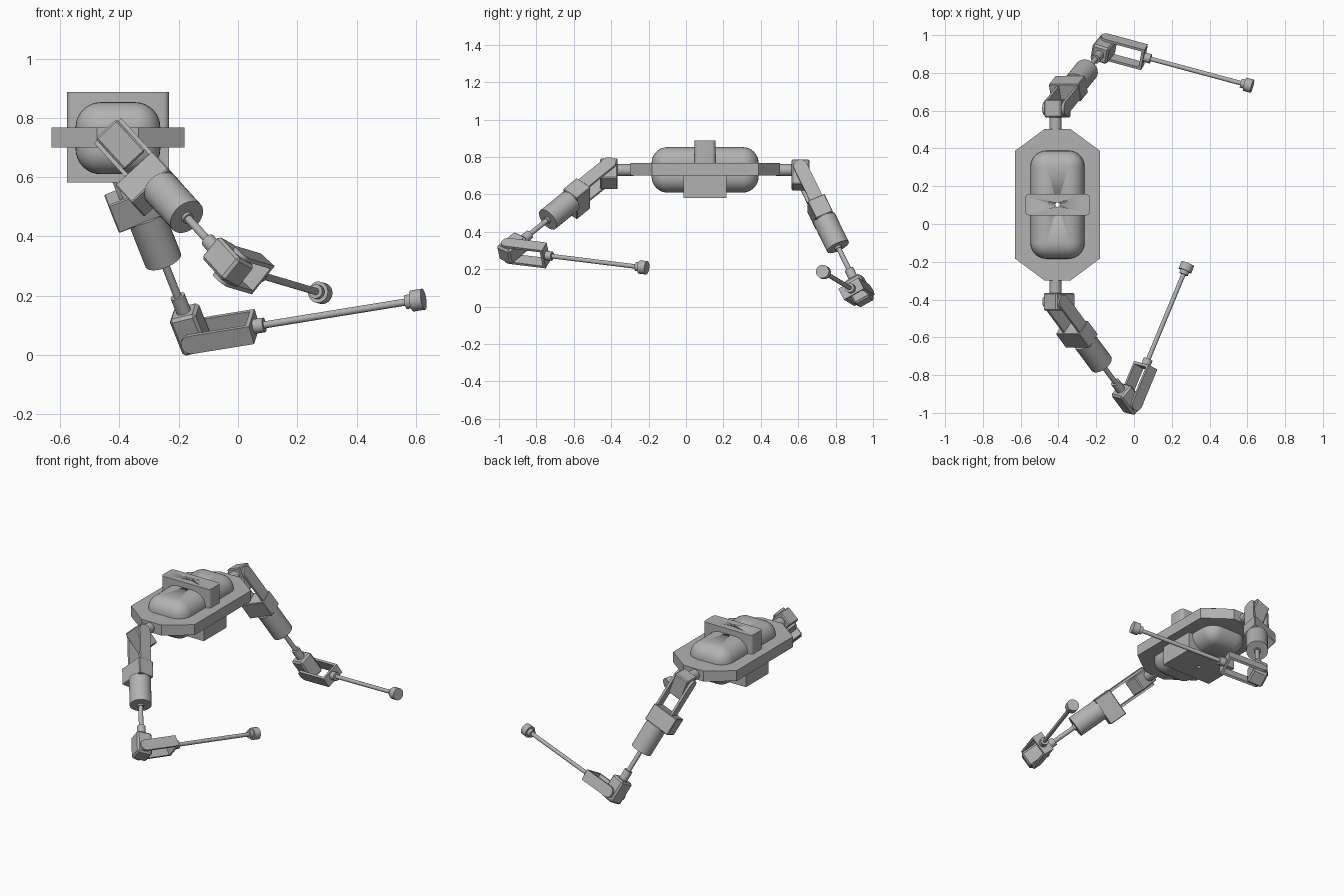
import bpy, bmesh, math
from mathutils import Vector, Matrix

if "Cube" in bpy.data.objects:
    bpy.data.objects.remove(bpy.data.objects["Cube"])

grey = bpy.data.materials.new("plain grey")
grey.use_nodes = True
grey.diffuse_color = (0.45, 0.45, 0.45, 1)
grey.node_tree.nodes["Principled BSDF"].inputs["Base Color"].default_value = grey.diffuse_color


def finish(name, bm, frame=Matrix(), smooth=False):
    bmesh.ops.recalc_face_normals(bm, faces=bm.faces)
    mesh = bpy.data.meshes.new(name)
    bm.to_mesh(mesh)
    bm.free()
    mesh.transform(frame)
    mesh.materials.append(grey)
    ob = bpy.data.objects.new(name, mesh)
    bpy.context.collection.objects.link(ob)
    if smooth:
        bpy.ops.object.select_all(action='DESELECT')
        ob.select_set(True)
        bpy.context.view_layer.objects.active = ob
        bpy.ops.object.shade_smooth_by_angle(angle=math.radians(35))
    return ob


def box(name, low, high, frame=Matrix(), bevel=0.0, segments=1, upright_only=False):
    low, high = Vector(low), Vector(high)
    bm = bmesh.new()
    bmesh.ops.create_cube(bm, size=1)
    for v in bm.verts:
        v.co = Vector(a + (b - a) * (c + 0.5) for a, b, c in zip(low, high, v.co))
    if bevel:
        edges = [e for e in bm.edges if not upright_only
                 or abs(e.verts[0].co.z - e.verts[1].co.z) > 1e-4]
        bmesh.ops.bevel(bm, geom=edges, offset=bevel, segments=segments,
                        profile=0.5, affect='EDGES')
    return finish(name, bm, frame, segments > 1)


def cylinder(name, radius, start, end, frame):
    bm = bmesh.new()
    bmesh.ops.create_cone(bm, cap_ends=True, segments=32, radius1=radius,
                          radius2=radius, depth=end - start)
    bmesh.ops.translate(bm, verts=bm.verts, vec=(0, 0, (start + end) / 2))
    return finish(name, bm, frame, True)


def prism(name, outline, axis, start, end, frame=Matrix(), smooth=False):
    # Extrude a flat outline along local x (axis 0) or local z (axis 2)
    def place(p, h):
        return (h, p[0], p[1]) if axis == 0 else (p[0], p[1], h)
    bm = bmesh.new()
    face = bm.faces.new([bm.verts.new(place(p, start)) for p in outline])
    new = bmesh.ops.extrude_face_region(bm, geom=[face])["geom"]
    shift = Vector(place((0, 0), end - start))
    bmesh.ops.translate(bm, vec=shift, verts=[g for g in new if isinstance(g, bmesh.types.BMVert)])
    return finish(name, bm, frame, smooth)


def frame_at(origin, side, along):
    # Local z runs along the part, local x along its hinge
    z = along.normalized()
    x = (side - z * side.dot(z)).normalized()
    y = z.cross(x)
    m = Matrix((x, y, z)).transposed().to_4x4()
    m.translation = origin
    return m


def fork(name, length, half_width, frame):
    # Pair of arms with rounded hinge ends
    arc = [(half_width * math.cos(a), half_width * math.sin(a))
           for a in (math.pi + math.pi * i / 12 for i in range(13))]
    outline = arc + [(half_width, length), (-half_width, length)]
    for side, x in (("left", 0.048), ("right", -0.062)):
        prism(f"{name}_{side}", outline, 0, x, x + 0.014, frame, True)


# Torso
CX, CY = -0.405, 0.102
torso = Matrix.Translation((CX, CY, 0))
parts = [box("torso_shell", (-0.143, -0.286, 0.61), (0.143, 0.286, 0.853), torso, 0.085, 8)]
quarter = [(0.225, 0.285), (0.07, 0.4)]
plate = (quarter + [(-x, y) for x, y in reversed(quarter)]
         + [(-x, -y) for x, y in quarter] + [(x, -y) for x, y in reversed(quarter)])
parts.append(prism("torso_plate", plate, 2, 0.7, 0.767, torso))
parts.append(box("top_block", (-0.172, -0.056, 0.74), (0.172, 0.056, 0.888), torso, 0.02, 4, True))
parts.append(box("bottom_block", (-0.172, -0.115, 0.582), (0.172, 0.115, 0.72), torso))

# Narrow hole through the torso
cutter = cylinder("hole_cutter", 0.012, 0.4, 1.1, torso)
cutter.hide_render = True
cutter.hide_set(True)
for ob in parts:
    mod = ob.modifiers.new("hole", 'BOOLEAN')
    mod.object = cutter
    mod.solver = 'EXACT'


def arm(name, shoulder, elbow, tip, facing):
    shoulder, elbow, tip = Vector(shoulder), Vector(elbow), Vector(tip)
    u, v = elbow - shoulder, tip - elbow
    reach = u.length
    down = Vector((u.x, 0, u.z)).normalized()
    hinge = Vector((-down.z, 0, down.x))

    # Shoulder
    peg = frame_at(shoulder, Vector((1, 0, 0)), Vector((0, facing, 0)))
    cylinder(name + "_shoulder_peg", 0.032, -0.13, 0, peg)
    box(name + "_shoulder_block", (-0.048, -0.047, -0.045), (0.048, 0.047, 0.1),
        frame_at(shoulder, hinge, down), 0.006)

    # Upper arm
    upper = frame_at(shoulder, hinge, u)
    fork(name + "_upper_fork", 0.22, 0.037, upper)
    box(name + "_upper_block", (-0.105, -0.05, 0.2), (0.065, 0.05, 0.31), upper, 0.004)
    cylinder(name + "_upper_drum", 0.064, 0.305, 0.485, upper)
    cylinder(name + "_upper_ring", 0.02, 0.48, 0.496, upper)
    cylinder(name + "_upper_rod", 0.0135, 0.48, 0.66, upper)
    cylinder(name + "_elbow_collar", 0.025, reach - 0.16, reach - 0.095, upper)

    # Elbow and forearm
    axis = u.cross(v)
    box(name + "_elbow_block", (-0.048, -0.047, -0.1), (0.048, 0.047, 0.045),
        frame_at(elbow, axis, u), 0.01)
    lower = frame_at(elbow, axis, v)
    fork(name + "_forearm_fork", 0.215, 0.034, lower)
    box(name + "_forearm_bridge", (-0.05, -0.034, 0.2), (0.05, 0.034, 0.215), lower)
    cylinder(name + "_forearm_collar", 0.025, 0.21, 0.25, lower)
    end = v.length
    cylinder(name + "_forearm_rod", 0.012, 0.24, end - 0.02, lower)
    cylinder(name + "_tip_collar", 0.024, end - 0.04, end - 0.018, lower)
    cylinder(name + "_tip_cap", 0.036, end - 0.019, end + 0.022, lower)


arm("front_arm", (-0.415, -0.412, 0.73), (-0.02, -0.945, 0.298), (0.277, -0.23, 0.21), -1)
arm("rear_arm", (-0.415, 0.612, 0.73), (-0.15, 0.938, 0.063), (0.605, 0.735, 0.185), 1)
